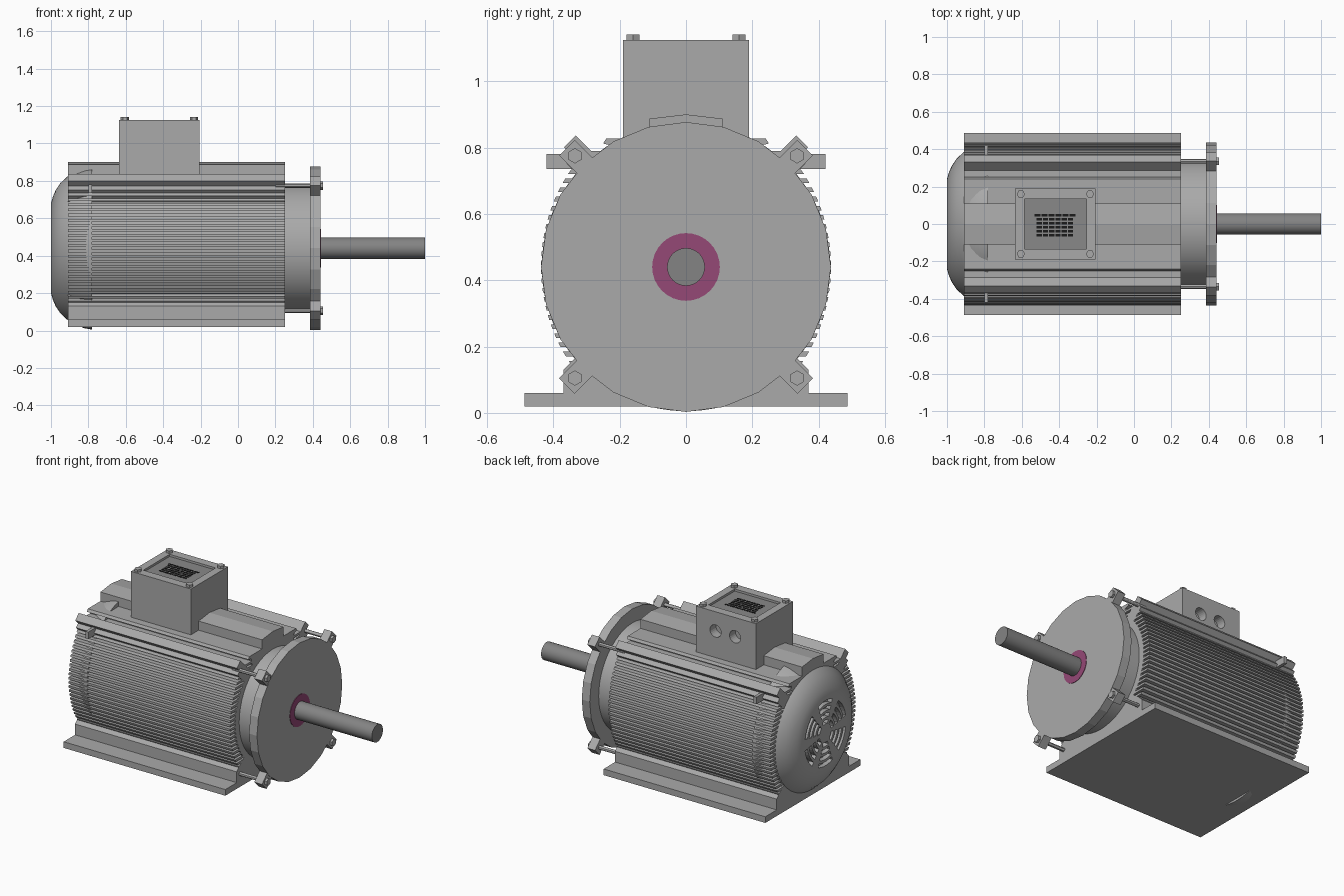
import bpy, bmesh, math
from mathutils import Vector

if "Cube" in bpy.data.objects:
    bpy.data.objects.remove(bpy.data.objects["Cube"])

AXIS_Z = 0.44            # height of the shaft centre line
X0, X1 = -0.91, 0.25     # housing ends


def material(name, rgb):
    m = bpy.data.materials.new(name)
    m.use_nodes = True
    m.diffuse_color = (*rgb, 1)
    m.node_tree.nodes["Principled BSDF"].inputs["Base Color"].default_value = (*rgb, 1)
    return m


GREY = material("housing grey", (0.40, 0.40, 0.40))
STEEL = material("shaft steel", (0.23, 0.23, 0.23))
PANEL = material("plate grey", (0.25, 0.25, 0.25))
SEAL = material("seal magenta", (0.30, 0.065, 0.18))
INK = material("mark black", (0.01, 0.01, 0.01))


def finish(name, bm, mat, smooth=False):
    bmesh.ops.recalc_face_normals(bm, faces=bm.faces)
    me = bpy.data.meshes.new(name)
    bm.to_mesh(me)
    bm.free()
    me.materials.append(mat)
    ob = bpy.data.objects.new(name, me)
    bpy.context.collection.objects.link(ob)
    if smooth:
        bpy.ops.object.select_all(action='DESELECT')
        ob.select_set(True)
        bpy.context.view_layer.objects.active = ob
        bpy.ops.object.shade_smooth_by_angle(angle=math.radians(30))
    return ob


def add_prism(bm, pts, x0, x1):
    """Extrude a (y, z) outline along x."""
    a, b = ([bm.verts.new((x, y, z)) for y, z in pts] for x in (x0, x1))
    bm.faces.new(a)
    bm.faces.new(b)
    for i in range(len(pts)):
        j = (i + 1) % len(pts)
        bm.faces.new((a[i], a[j], b[j], b[i]))


def add_box(bm, x0, x1, y0, y1, z0, z1):
    add_prism(bm, [(y0, z0), (y1, z0), (y1, z1), (y0, z1)], x0, x1)


def mirrored(half):
    return half + [(-y, z) for y, z in reversed(half) if y]


def lathe(name, profile, seg, mat, smooth=True, cy=0, cz=AXIS_Z):
    """Spin an (x, radius) profile about an axis along x, with capped ends."""
    bm = bmesh.new()
    rings = []
    for x, r in profile:
        rings.append([bm.verts.new((x, cy + r * math.sin(k * math.tau / seg),
                                    cz + r * math.cos(k * math.tau / seg)))
                      for k in range(seg)])
    for a, b in zip(rings, rings[1:]):
        for k in range(seg):
            j = (k + 1) % seg
            bm.faces.new((a[k], a[j], b[j], b[k]))
    bm.faces.new(rings[0])
    bm.faces.new(rings[-1])
    return finish(name, bm, mat, smooth)


def cut(ob, cutter):
    """Subtract the cutter, then discard it."""
    cutter.hide_render = True
    mod = ob.modifiers.new("cut", 'BOOLEAN')
    mod.object, mod.operation, mod.solver = cutter, 'DIFFERENCE', 'EXACT'
    bpy.context.view_layer.update()
    dg = bpy.context.evaluated_depsgraph_get()
    me = bpy.data.meshes.new_from_object(ob.evaluated_get(dg))
    ob.modifiers.clear()
    ob.data = me
    bpy.data.objects.remove(cutter)


def radial_box(bm, sy, sz, r0, r1, t0, t1, x0, x1):
    """Bar on a 45 degree corner; t runs towards the top or bottom."""
    h = math.sqrt(0.5)
    pts = [(sy * (r - t) * h, AXIS_Z + sz * (r + t) * h)
           for r, t in ((r0, t0), (r1, t0), (r1, t1), (r0, t1))]
    add_prism(bm, pts, x0, x1)


CORNERS = [(sy, sz) for sy in (-1, 1) for sz in (-1, 1)]

# Housing core and its horizontal cooling fins
lathe("housing_core", [(-0.88, 0.385), (X1, 0.385)], 48, GREY)
bm = bmesh.new()
for i in range(24):
    z = 0.15 + i * 0.0275
    half = []
    for zz in (z - 0.007, z + 0.007):
        d = zz - AXIS_Z
        r = 0.437 + 0.2 * d * d
        half.append((math.sqrt(r * r - d * d), zz))
    add_prism(bm, mirrored(half), X0, X1)
finish("cooling_fins", bm, GREY)

# Flat top deck, ridge and solid foot
bm = bmesh.new()
add_prism(bm, mirrored([(0.20, 0.72), (0.22, 0.805), (0.25, 0.812), (0.24, 0.828)]), X0, X1)
finish("top_deck", bm, GREY)
bm = bmesh.new()
add_prism(bm, mirrored([(0.11, 0.82), (0.11, 0.887), (0, 0.90)]), X0, X1)
finish("top_ridge", bm, GREY)
bm = bmesh.new()
add_prism(bm, mirrored([(0.487, 0.02), (0.487, 0.06), (0.37, 0.06), (0.37, 0.13),
                        (0.335, 0.165), (0.26, 0.19)]), X0, X1)
finish("mounting_foot", bm, GREY)

# Corner rails along the housing, and matching flange lugs
bm = bmesh.new()
for sy, sz in CORNERS:
    radial_box(bm, sy, sz, 0.36, 0.515, -0.005, 0.045, X0, X1)
    radial_box(bm, sy, sz, 0.36, 0.475, -0.035, -0.005, X0, X1)
finish("corner_rails", bm, GREY)
bm = bmesh.new()
for sy, sz in CORNERS:
    radial_box(bm, sy, sz, 0.40, 0.508, -0.033, 0.033, 0.385, 0.44)
finish("flange_lugs", bm, GREY)
bm = bmesh.new()
for sy in (-1, 1):
    add_box(bm, -0.80, -0.78, sy * 0.30, sy * 0.42, 0.735, 0.78)
finish("cover_clips", bm, GREY)

# Tie rods with hexagonal heads
for sy, sz in CORNERS:
    y, z = sy * 0.335, AXIS_Z + sz * 0.335
    lathe("tie_rod", [(0.2, 0.012), (0.44, 0.012)], 12, GREY, True, y, z)
    lathe("tie_rod_head", [(0.438, 0.023), (0.455, 0.023)], 6, GREY, False, y, z)

# Drive end: neck, flange, seal and shaft
lathe("neck", [(0.24, 0.345), (0.39, 0.345)], 48, GREY)
lathe("flange", [(0.385, 0.437), (0.442, 0.437)], 24, GREY, False)
lathe("shaft_seal", [(0.44, 0.102), (0.445, 0.102)], 32, SEAL)
lathe("shaft", [(0.43, 0.057), (1.0, 0.057)], 32, STEEL)

# Rounded fan cover with six sectors of arc slots
profile = [(-0.78, 0.435), (-0.82, 0.428), (-0.87, 0.41), (-0.91, 0.385), (-0.95, 0.348),
           (-0.975, 0.31), (-0.99, 0.275), (-1.0, 0.24)]
cover = lathe("fan_cover", profile, 64, GREY)
bm = bmesh.new()
for s in range(6):
    for k in range(4):
        r0 = 0.06 + k * 0.042
        angles = [math.radians(s * 60 + a) for a in range(-20, 21, 8)]
        arc = [(r0 * math.sin(a), AXIS_Z + r0 * math.cos(a)) for a in angles]
        arc += [((r0 + 0.025) * math.sin(a), AXIS_Z + (r0 + 0.025) * math.cos(a))
                for a in reversed(angles)]
        add_prism(bm, arc, -1.05, -0.97)
cut(cover, finish("slot_cutter", bm, GREY))

# Terminal box with a recessed lid and two cable holes
BX, BY = -0.42, 0.19
bm = bmesh.new()
add_box(bm, BX - 0.215, BX + 0.215, -BY, BY, 0.80, 1.125)
box = finish("terminal_box", bm, GREY)
bm = bmesh.new()
add_box(bm, BX - 0.165, BX + 0.165, -0.135, 0.135, 1.108, 1.2)
cut(box, finish("recess_cutter", bm, GREY))
for x in (-0.345, -0.485):
    hole = lathe("hole_cutter", [(-0.06, 0.04), (0.06, 0.04)], 24, GREY, False, 0, 0)
    hole.rotation_euler.z = math.pi / 2
    hole.location = Vector((x, BY, 1.0))
    cut(box, hole)
bm = bmesh.new()
add_box(bm, BX - 0.165, BX + 0.165, -0.135, 0.135, 1.106, 1.111)
finish("lid_plate", bm, PANEL)

# Rows of plain dashes on the lid plate
bm = bmesh.new()
for row in range(6):
    y = 0.047 - row * 0.0215
    w = 0.112 if row == 0 else 0.10
    for k in range(6):
        x = BX - w + k * w / 3
        add_box(bm, x, x + w / 3 - 0.006, y - 0.006, y + 0.006, 1.110, 1.113)
finish("plate_marks", bm, INK)

# Lid screws
for sx in (-1, 1):
    for sy in (-1, 1):
        screw = lathe("lid_screw", [(-0.002, 0.022), (0.016, 0.022)], 6, GREY, False, 0, 0)
        screw.rotation_euler.y = -math.pi / 2
        screw.location = (BX + sx * 0.185, sy * 0.16, 1.125)
